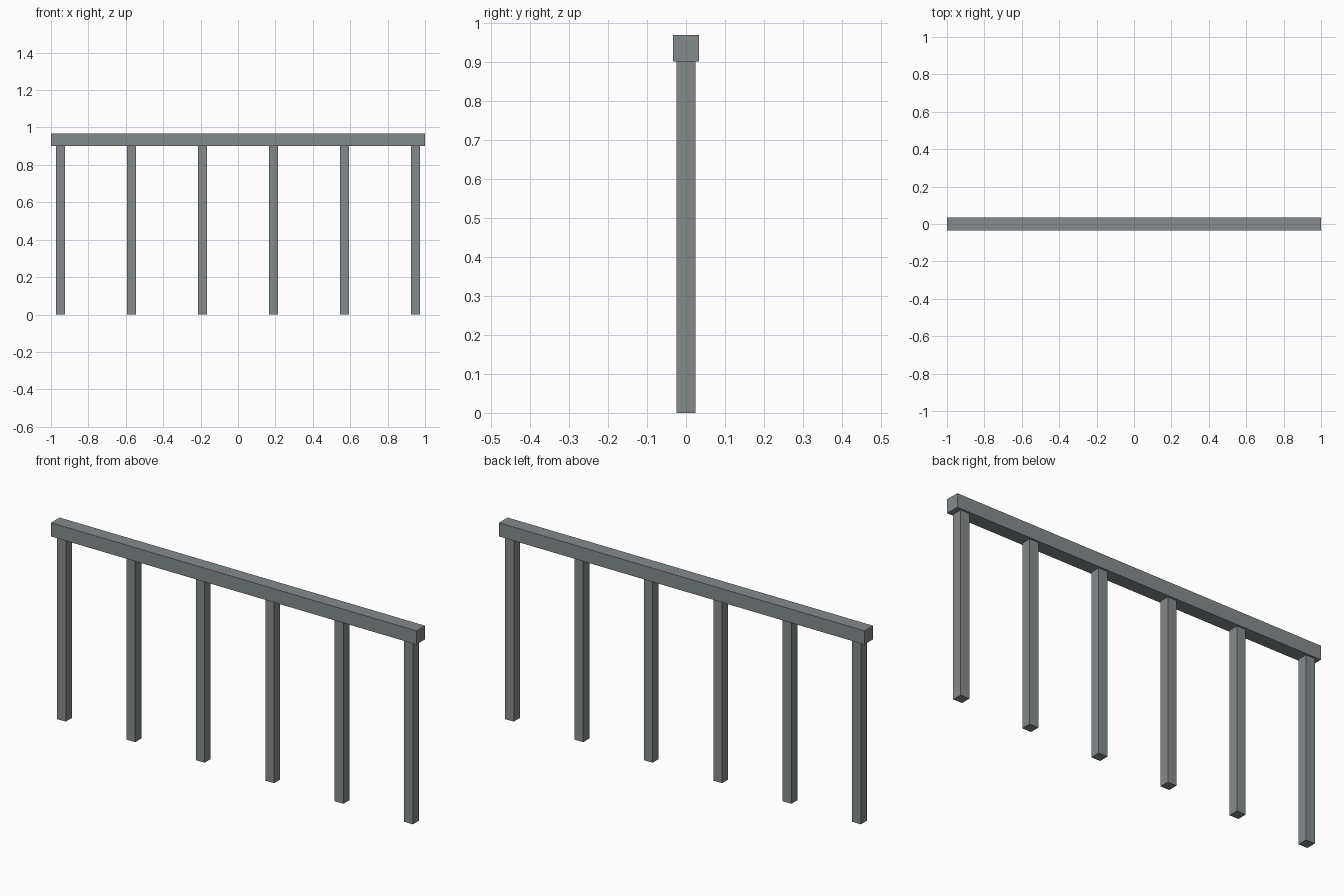
import bpy

if "Cube" in bpy.data.objects:
    bpy.data.objects.remove(bpy.data.objects["Cube"])

# Dark blue-grey painted metal
metal = bpy.data.materials.new("dark_metal")
metal.diffuse_color = (0.23, 0.26, 0.27, 1)
metal.use_nodes = True
metal.node_tree.nodes["Principled BSDF"].inputs["Base Color"].default_value = metal.diffuse_color


def box(name, size, center):
    """Add a box with the given size and centre, scale applied."""
    bpy.ops.mesh.primitive_cube_add(size=1, location=center)
    obj = bpy.context.object
    obj.name = name
    obj.scale = size
    bpy.ops.object.transform_apply(location=False, rotation=False, scale=True)
    obj.data.materials.append(metal)
    return obj


POST_HEIGHT = 0.90
POST_WIDTH = 0.048
POST_COUNT = 6
POST_SPACING = 0.38
RAIL_WIDTH = 0.067
RAIL_HEIGHT = 0.068

# Top handrail
box("handrail", (2.0, RAIL_WIDTH, RAIL_HEIGHT), (0, 0, POST_HEIGHT + RAIL_HEIGHT / 2))

# Evenly spaced square posts
for i in range(POST_COUNT):
    x = (i - (POST_COUNT - 1) / 2) * POST_SPACING
    box(f"post_{i + 1}", (POST_WIDTH, POST_WIDTH, POST_HEIGHT), (x, 0, POST_HEIGHT / 2))
